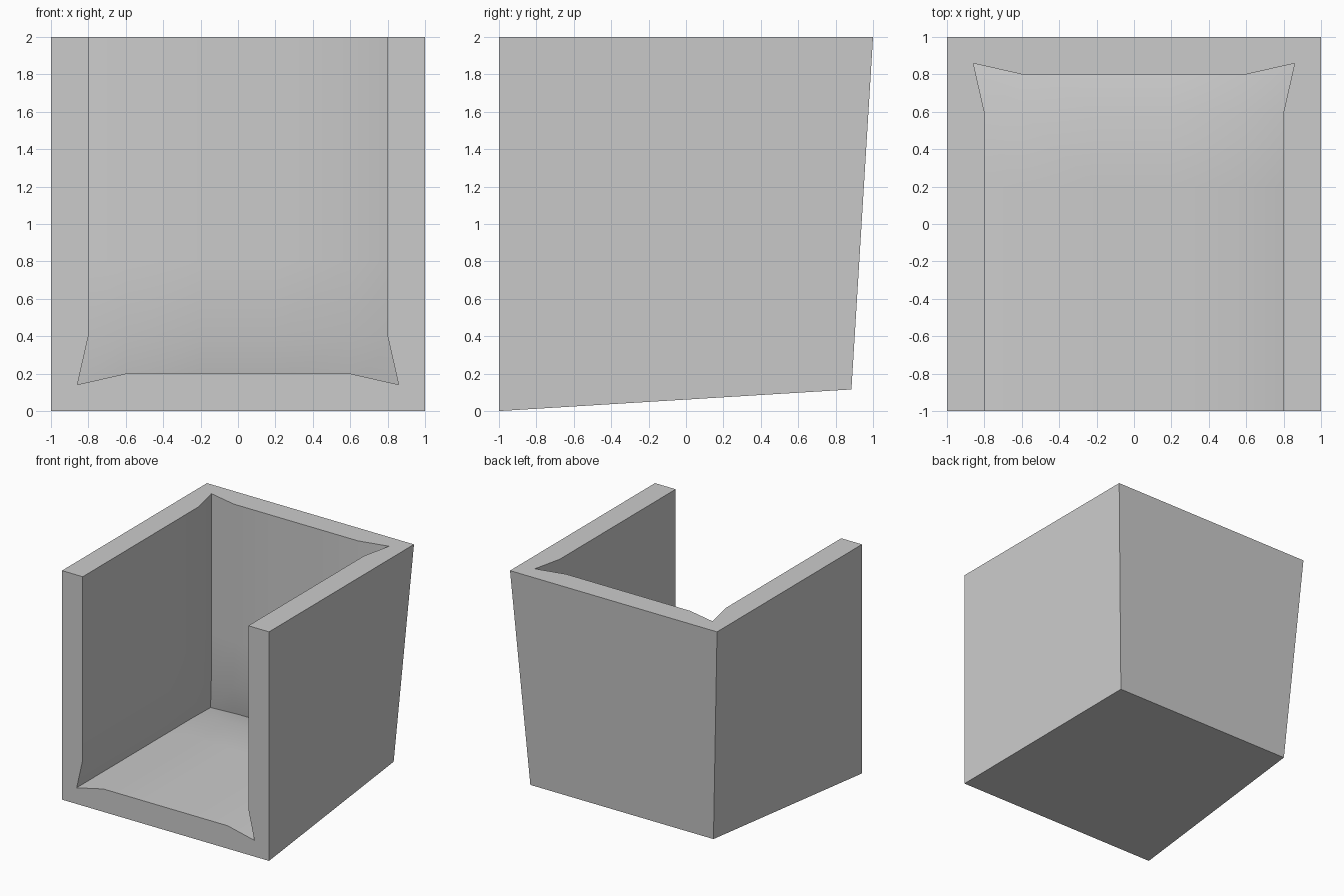
import bpy, bmesh
from math import atan2
from mathutils import Vector, Matrix

if "Cube" in bpy.data.objects:
    bpy.data.objects.remove(bpy.data.objects["Cube"])

THICK = 0.2


def inward(co):
    """Sum of the inward directions of the walls this point lies on."""
    return Vector(((-1 if co.x > 0 else 1) if abs(co.x) > 0.99 else 0,
                   -1 if co.y > 0.99 else 0,
                   1 if co.z < 0.01 else 0))


bm = bmesh.new()

# Outer shell: a cube without its front and top
bmesh.ops.create_cube(bm, size=2, matrix=Matrix.Translation((0, 0, 1)))
bm.normal_update()
open_sides = [f for f in bm.faces if f.normal.y < -0.5 or f.normal.z > 0.5]
bmesh.ops.delete(bm, geom=open_sides, context='FACES')

# Inner lining: a gridded copy of the shell
dup = bmesh.ops.duplicate(bm, geom=bm.verts[:] + bm.edges[:] + bm.faces[:])["geom"]
edges = [g for g in dup if isinstance(g, bmesh.types.BMEdge)]
bmesh.ops.subdivide_edges(bm, edges=edges, cuts=4, use_grid_fill=True)

# Tell the shells apart by face size: the lining has only small cells
outer, inner = [], []
for v in bm.verts:
    big = any(f.calc_area() > 1 for f in v.link_faces)
    (outer if big else inner).append(v)

# Flat rims joining the two shells around the front and top openings
rims = []
for on_rim, key in (
        (lambda c: c.y < -0.99, lambda c: atan2(c.x, 2 - c.z)),
        (lambda c: c.z > 1.99, lambda c: atan2(c.x, c.y + 1))):
    rims.append(([v for v in outer if on_rim(v.co)],
                 [v for v in inner if on_rim(v.co)], key))

# Push the lining inward by the wall thickness; pinch the two closed corners
for v in inner:
    v.co += inward(v.co).normalized() * THICK
for v in outer:
    d = inward(v.co)
    if d.length_squared > 2.5:
        v.co += d.normalized() * THICK

for out_v, in_v, key in rims:
    out_v.sort(key=lambda v: key(v.co))
    in_v.sort(key=lambda v: key(v.co), reverse=True)
    bm.faces.new(out_v + in_v)

bmesh.ops.recalc_face_normals(bm, faces=bm.faces[:])
mesh = bpy.data.meshes.new("open_box")
bm.to_mesh(mesh)
bm.free()
box = bpy.data.objects.new("open_box", mesh)
bpy.context.collection.objects.link(box)
bpy.context.view_layer.objects.active = box
box.select_set(True)
bpy.ops.object.shade_smooth_by_angle()
